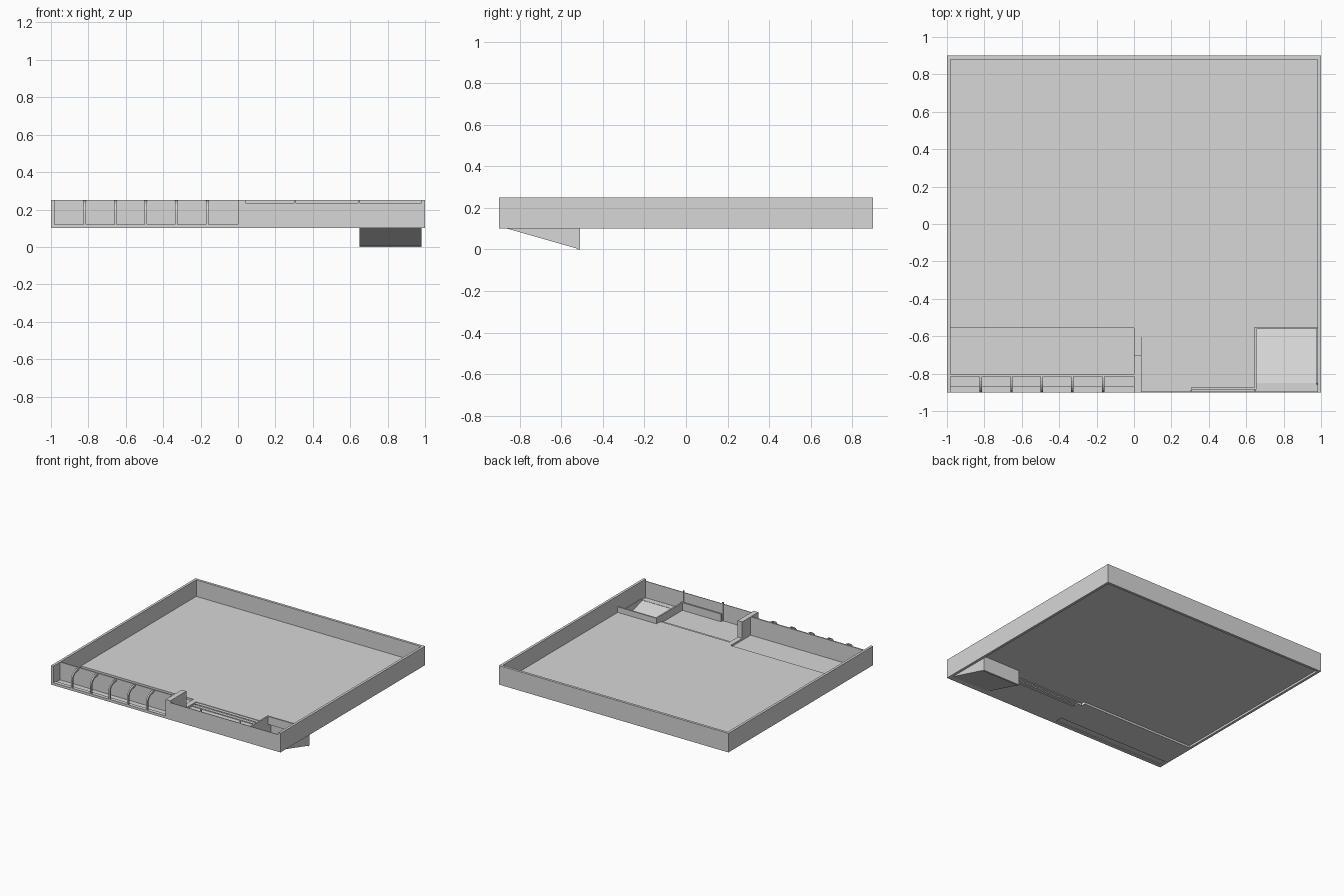
import bpy, bmesh, math

cube = bpy.data.objects.get("Cube")
if cube:
    bpy.data.objects.remove(cube)

grey = bpy.data.materials.new("plain_grey")
grey.use_nodes = True
grey.diffuse_color = (0.68, 0.68, 0.68, 1)
grey.node_tree.nodes["Principled BSDF"].inputs["Base Color"].default_value = (0.68, 0.68, 0.68, 1)


def finish(name, bm):
    bmesh.ops.recalc_face_normals(bm, faces=bm.faces)
    mesh = bpy.data.meshes.new(name)
    bm.to_mesh(mesh)
    bm.free()
    mesh.materials.append(grey)
    obj = bpy.data.objects.new(name, mesh)
    bpy.context.collection.objects.link(obj)
    return obj


def box(name, x, y, z):
    """Box from (low, high) pairs."""
    bm = bmesh.new()
    bmesh.ops.create_cube(bm, size=1)
    for v in bm.verts:
        v.co = [lo + (c + 0.5) * (hi - lo) for c, (lo, hi) in zip(v.co, (x, y, z))]
    return finish(name, bm)


def extrude_x(name, profile, x):
    """Solid from a (y, z) profile stretched along x."""
    bm = bmesh.new()
    face = bm.faces.new([bm.verts.new((x[0], y, z)) for y, z in profile])
    made = bmesh.ops.extrude_face_region(bm, geom=[face])["geom"]
    moved = [g for g in made if isinstance(g, bmesh.types.BMVert)]
    bmesh.ops.translate(bm, verts=moved, vec=(x[1] - x[0], 0, 0))
    return finish(name, bm)


BASE, FLOOR, TOP = 0.10, 0.12, 0.25
EDGE, INNER = 0.9, 0.98
full = (BASE, TOP)

# Outer walls
box("right_wall", (-1, -INNER), (-EDGE, EDGE), full)
box("left_wall", (INNER, 1), (-EDGE, EDGE), full)
box("back_wall", (-INNER, INNER), (0.88, EDGE), full)

# Main floor and the strip beside the steps
slab = (FLOOR - 0.004, FLOOR)
box("main_floor", (-INNER, INNER), (-0.55, 0.88), slab)
box("landing_floor", (0, 0.645), (-0.58, -0.55), slab)
box("step_side_floor", (0, 0.04), (-0.7, -0.58), (BASE, FLOOR))

# Lower floor behind the ribbed wall
box("porch_floor", (-INNER, 0), (-0.805, -0.55), (BASE, BASE + 0.005))
box("porch_riser", (-INNER, 0), (-0.555, -0.55), (BASE, FLOOR))

# Ribbed wall with curved ribs and a curb
box("ribbed_wall", (-INNER, 0), (-0.815, -0.805), full)
box("rib_floor", (-INNER, 0), (-0.87, -0.815), (BASE + 0.006, BASE + 0.01))
box("rib_curb", (-INNER, 0), (-EDGE, -0.87), (BASE, FLOOR))


def arc(radius_y, radius_z):
    steps = [math.radians(a) for a in range(0, 91, 15)]
    return [(-0.815 - radius_y * math.cos(a), 0.185 + radius_z * math.sin(a)) for a in steps]


rib_profile = ([(-EDGE, BASE)] + arc(0.085, 0.063)
               + arc(0.070, 0.048)[::-1] + [(-0.885, BASE)])
for i, x in enumerate((-0.82, -0.655, -0.493, -0.33, -0.165)):
    extrude_x(f"rib_{i + 1}", rib_profile, (x - 0.006, x + 0.006))

# Pier between the two front halves
box("pier", (0, 0.04), (-EDGE, -0.7), full)

# Patio and shallow steps
box("patio_floor", (0.04, 0.645), (-EDGE, -0.63), (BASE, BASE + 0.003))
for i in range(2):
    z = BASE + 0.007 * (i + 1)
    y = -0.63 + 0.025 * i
    box(f"step_{i + 1}", (0.04, 0.645), (y, y + 0.025), (z - 0.004, z + 0.002))

# Front panels and posts
for i, x in enumerate(((0.04, 0.3), (0.308, 0.642), (0.65, INNER))):
    box(f"front_panel_{i + 1}", x, (-EDGE, -0.895), (BASE, 0.235))
for i, x in enumerate((0.3, 0.642)):
    box(f"front_post_{i + 1}", (x, x + 0.008), (-EDGE, -0.888), full)

# Low walls around the ramp and inside the front panel
low = (BASE, 0.163)
box("ramp_side_low_wall", (0.643, 0.655), (-0.885, -0.55), low)
box("ramp_back_low_wall", (0.643, INNER), (-0.562, -0.55), low)
box("front_low_wall", (0.305, 0.643), (-0.885, -0.873), low)

# Ramp going down to the lower doors
box("ramp_entry", (0.65, INNER), (-EDGE, -0.85), (BASE, BASE + 0.004))
extrude_x("ramp", [(-0.86, BASE), (-0.51, 0), (-0.51, 0.004), (-0.85, BASE + 0.002)],
          (0.65, INNER))
for name, x in (("ramp_right_side", 0.65), ("ramp_left_side", INNER - 0.005)):
    extrude_x(name, [(-0.86, BASE), (-0.51, 0), (-0.51, FLOOR - 0.004), (-0.85, FLOOR - 0.004)],
              (x, x + 0.005))
for name, x in (("lower_door_right", (0.65, 0.814)), ("lower_door_left", (0.816, INNER))):
    box(name, x, (-0.525, -0.51), (0, FLOOR - 0.004))
